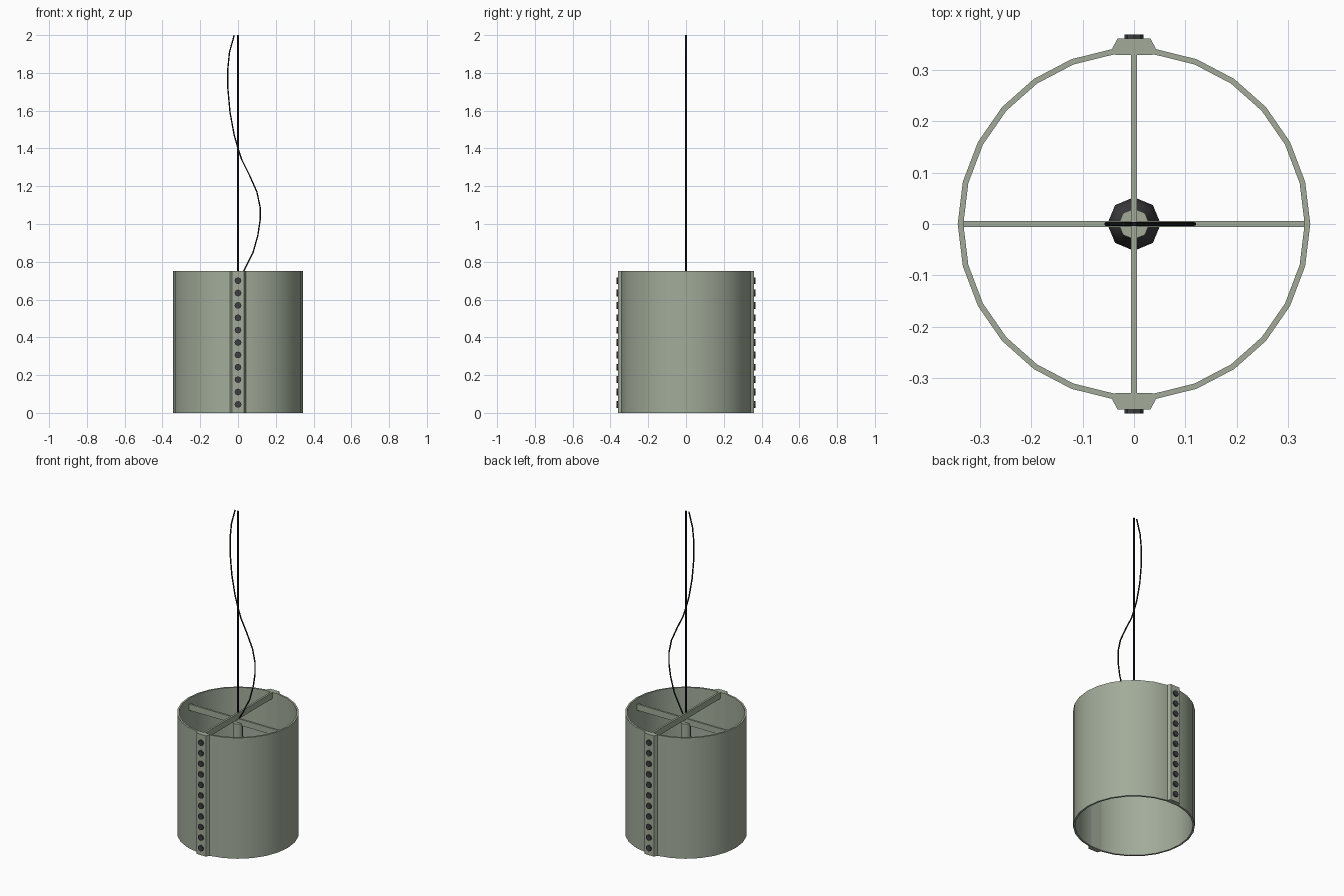
import bpy, bmesh, math
from mathutils import Vector, Matrix

cube = bpy.data.objects.get("Cube")
if cube:
    bpy.data.objects.remove(cube)


def material(name, colour):
    m = bpy.data.materials.new(name)
    m.use_nodes = True
    m.diffuse_color = (*colour, 1)
    m.node_tree.nodes["Principled BSDF"].inputs["Base Color"].default_value = (*colour, 1)
    return m


SAGE = material("sage green", (0.36, 0.41, 0.32))
DARK = material("dark grey", (0.05, 0.05, 0.055))
NAVY = material("navy black", (0.01, 0.01, 0.022))
BLACK = material("black", (0.008, 0.008, 0.008))
HEIGHT = 0.75


def finish(name, bm, mat, smooth=None):
    bmesh.ops.recalc_face_normals(bm, faces=bm.faces[:])
    mesh = bpy.data.meshes.new(name)
    bm.to_mesh(mesh)
    bm.free()
    mesh.materials.append(mat)
    obj = bpy.data.objects.new(name, mesh)
    bpy.context.collection.objects.link(obj)
    if smooth:
        bpy.ops.object.select_all(action='DESELECT')
        obj.select_set(True)
        bpy.context.view_layer.objects.active = obj
        bpy.ops.object.shade_smooth_by_angle(angle=math.radians(smooth))
    return obj


def lathe(name, profile, sides, mat, smooth, closed=False):
    """Revolve (radius, height) points about the z axis."""
    bm = bmesh.new()
    verts = [bm.verts.new((r, 0, z)) for r, z in profile]
    pairs = list(zip(verts, verts[1:] + verts[:1]))
    edges = [bm.edges.new(p) for p in (pairs if closed else pairs[:-1])]
    bmesh.ops.spin(bm, geom=verts + edges, cent=(0, 0, 0), axis=(0, 0, 1),
                   angle=math.tau, steps=sides, use_duplicate=False)
    bmesh.ops.remove_doubles(bm, verts=bm.verts[:], dist=0.0001)
    return finish(name, bm, mat, smooth)


def bar(name, size, centre):
    bm = bmesh.new()
    bmesh.ops.create_cube(bm, size=1, matrix=Matrix.Translation(centre) @ Matrix.Diagonal((*size, 1)))
    return finish(name, bm, SAGE)


def cord(name, points, radius, mat, kind='POLY'):
    curve = bpy.data.curves.new(name, 'CURVE')
    curve.dimensions = '3D'
    curve.bevel_depth = radius
    curve.bevel_resolution = 1
    curve.use_fill_caps = True
    spline = curve.splines.new(kind)
    spline.points.add(len(points) - 1)
    for p, (x, z) in zip(spline.points, points):
        p.co = (x, 0, z, 1)
    curve.materials.append(mat)
    bpy.context.collection.objects.link(bpy.data.objects.new(name, curve))


# Open drum shade
lathe("drum_shade", [(0.343, 0), (0.343, HEIGHT), (0.332, HEIGHT), (0.332, 0)], 26, SAGE, 30, True)

# Riveted seam strips, front and back
for side, label in ((-1, "front"), (1, "back")):
    bm = bmesh.new()
    outline = [(-0.036, 0.329), (-0.042, 0.342), (-0.032, 0.361),
               (0.032, 0.361), (0.042, 0.342), (0.036, 0.329)]
    face = bm.faces.new([bm.verts.new((x, y * side, 0)) for x, y in outline])
    top = bmesh.ops.extrude_face_region(bm, geom=[face])["geom"]
    bmesh.ops.translate(bm, vec=(0, 0, HEIGHT), verts=[v for v in top if isinstance(v, bmesh.types.BMVert)])
    finish(label + "_seam_strip", bm, SAGE)

    bm = bmesh.new()
    for i in range(11):
        place = Matrix.Translation((0, side * 0.364, 0.045 + i * 0.0655))
        bmesh.ops.create_cone(bm, cap_ends=True, segments=8, radius1=0.018, radius2=0.018, depth=0.01,
                              matrix=place @ Matrix.Rotation(math.pi / 2, 4, 'X'))
    finish(label + "_rivets", bm, DARK)

# Crossed support bars, the side-to-side one passing beneath
bar("long_support_bar", (0.012, 0.664, 0.038), (0, 0, 0.73))
bar("cross_support_bar", (0.664, 0.012, 0.038), (0, 0, 0.695))

# Lamp holder and bulb on the axis
lathe("lamp_holder", [(0, 0.69), (0.03, 0.69), (0.03, 0.6), (0, 0.6)], 8, SAGE, 50)
lathe("bulb", [(0, 0.61), (0.028, 0.605), (0.042, 0.57), (0.052, 0.53), (0.042, 0.49), (0.02, 0.47), (0, 0.465)],
      8, DARK, 50)

# Hanging wire and loose power cord
cord("suspension_wire", [(0, 0.72), (0, 2)], 0.005, NAVY)
cord("power_cord", [(-0.02, 2), (-0.045, 1.91), (-0.054, 1.82), (-0.054, 1.72), (-0.042, 1.59), (-0.02, 1.47),
                    (0, 1.4), (0.02, 1.34), (0.06, 1.26), (0.1, 1.17), (0.117, 1.09), (0.117, 1.02),
                    (0.105, 0.94), (0.08, 0.85), (0.03, 0.75), (0, 0.7)], 0.004, BLACK)
